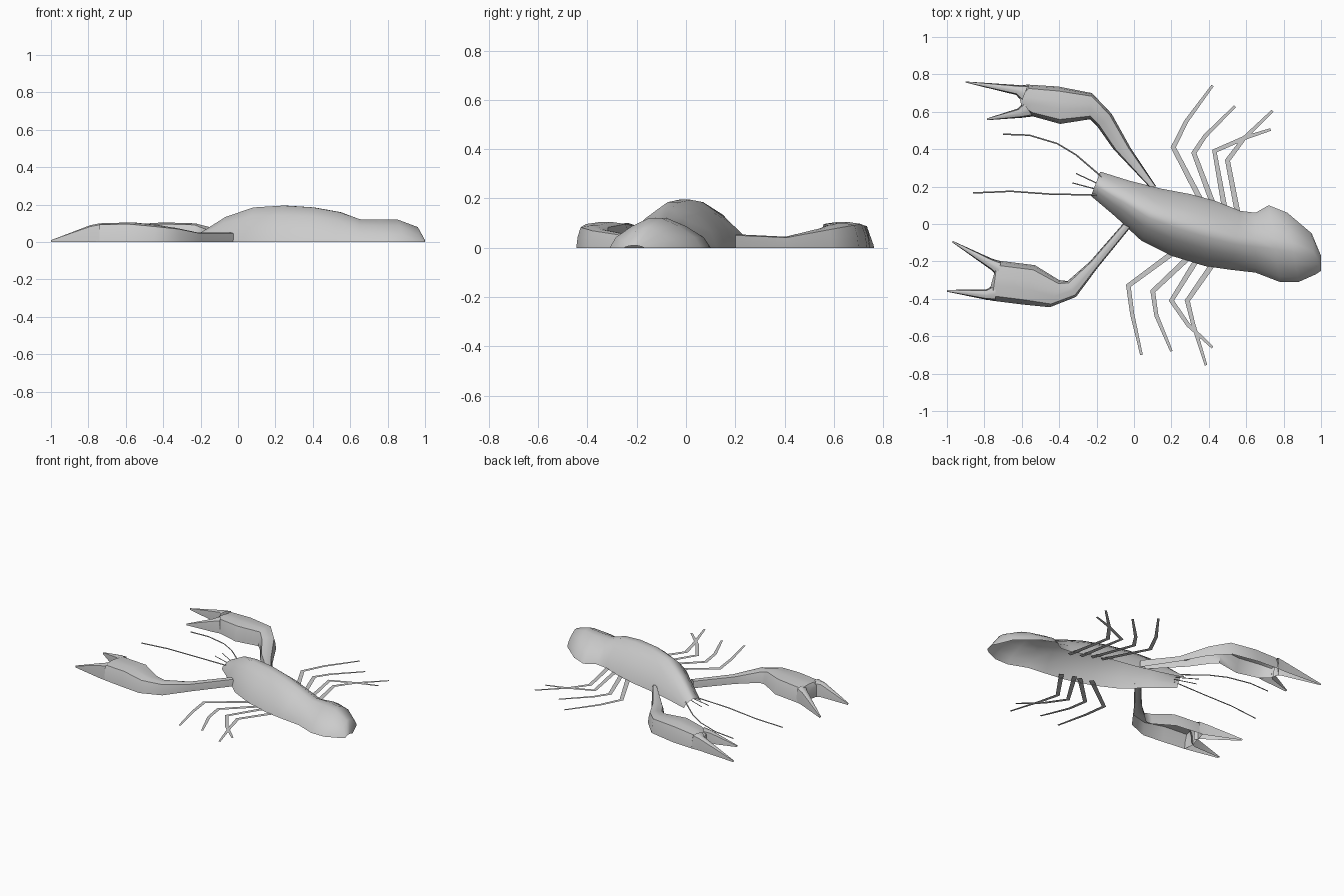
import bpy, bmesh, math
from mathutils import Vector

cube = bpy.data.objects.get("Cube")
if cube:
    bpy.data.objects.remove(cube, do_unlink=True)

grey = bpy.data.materials.new("shell_grey")
grey.use_nodes = True
grey.diffuse_color = (0.6, 0.6, 0.6, 1)
grey.node_tree.nodes["Principled BSDF"].inputs["Base Color"].default_value = (0.6, 0.6, 0.6, 1)

# Half cross-sections: (position across the width, share of the height)
ROUND = [(0, 0), (0.07, 0.36), (0.25, 0.74), (0.43, 1)]
BOXY = [(0, 0), (0.04, 0.5), (0.12, 0.92), (0.4, 1)]


def finish(name, bm, angle=50):
    """Turn the sheet face up, then make a smooth-shaded object."""
    bm.normal_update()
    if sum(f.normal.z * f.calc_area() for f in bm.faces) < 0:
        bmesh.ops.reverse_faces(bm, faces=bm.faces[:])
    mesh = bpy.data.meshes.new(name)
    bm.to_mesh(mesh)
    bm.free()
    mesh.materials.append(grey)
    obj = bpy.data.objects.new(name, mesh)
    bpy.context.collection.objects.link(obj)
    bpy.ops.object.select_all(action='DESELECT')
    obj.select_set(True)
    bpy.context.view_layer.objects.active = obj
    bpy.ops.object.shade_smooth_by_angle(angle=math.radians(angle))
    return obj


def shell(name, sections, half, cap=False):
    """Arched shell, open below, through (left x, y, right x, y, height)."""
    profile = half + [(1 - t, h) for t, h in reversed(half)]
    bm = bmesh.new()
    rows = []
    for ax, ay, bx, by, top in sections:
        rows.append([bm.verts.new((ax + (bx - ax) * t, ay + (by - ay) * t, top * h))
                     for t, h in profile])
    for r, s in zip(rows, rows[1:]):
        for i in range(len(profile) - 1):
            bm.faces.new((r[i], r[i + 1], s[i + 1], s[i]))
    if cap:
        bm.faces.new(rows[-1])
    return finish(name, bm)


def ribbon(name, points, widths, z=0.003):
    """Flat tapering strip with mitred bends."""
    pts = [Vector(p) for p in points]
    bm = bmesh.new()
    rows = []
    for i, p in enumerate(pts):
        before = (p - pts[i - 1]).normalized() if i else Vector((0, 0))
        after = (pts[i + 1] - p).normalized() if i < len(pts) - 1 else Vector((0, 0))
        d = (before + after).normalized()
        side = Vector((-d.y, d.x)) * widths[i] / 2
        rows.append([bm.verts.new((*(p + side * s), z)) for s in (1, -1)])
    for r, s in zip(rows, rows[1:]):
        bm.faces.new((r[0], r[1], s[1], s[0]))
    return finish(name, bm)


def feeler(name, points, radius):
    """Thin four-sided tube along a path."""
    curve = bpy.data.curves.new(name, 'CURVE')
    curve.dimensions = '3D'
    curve.bevel_depth = radius
    curve.bevel_resolution = 0
    spline = curve.splines.new('POLY')
    spline.points.add(len(points) - 1)
    for p, co in zip(spline.points, points):
        p.co = (*co, 1)
    curve.materials.append(grey)
    obj = bpy.data.objects.new(name, curve)
    bpy.context.collection.objects.link(obj)


# Body from head to tail fan
shell("body", [
    (-.18, .28, -.23, .15, .045), (-.02, .23, -.1, .04, .135),
    (.14, .19, .04, -.09, .185), (.3, .16, .2, -.17, .195),
    (.43, .125, .38, -.225, .185), (.57, .07, .52, -.245, .16),
    (.65, .06, .65, -.26, .122), (.72, .1, .78, -.31, .12),
    (.82, .06, .88, -.31, .12), (.95, -.05, .97, -.27, .08),
    (1, -.17, 1, -.25, .01)], ROUND)

# Claw on the +y side: arm and palm, then two fingers
shell("back_claw_arm", [
    (.12, .2, .08, .2, .055), (-.02, .41, -.11, .4, .045),
    (-.12, .59, -.195, .52, .08), (-.225, .7, -.235, .56, .1),
    (-.405, .735, -.395, .535, .105), (-.565, .745, -.54, .575, .095),
    (-.615, .685, -.6, .625, .07)], BOXY, cap=True)
shell("back_claw_long_finger", [
    (-.565, .745, -.6, .655, .095), (-.62, .743, -.63, .69, .085),
    (-.9, .762, -.9, .756, .01)], BOXY)
shell("back_claw_short_finger", [
    (-.59, .65, -.54, .575, .09), (-.62, .618, -.6, .568, .075),
    (-.785, .565, -.785, .555, .01)], BOXY)

# Claw on the -y side
shell("front_claw_arm", [
    (-.06, 0, -.02, -.02, .05), (-.235, -.2, -.195, -.235, .05),
    (-.355, -.305, -.31, -.39, .075), (-.4, -.3, -.45, -.445, .09),
    (-.53, -.22, -.6, -.43, .105), (-.73, -.195, -.76, -.41, .1),
    (-.745, -.255, -.77, -.345, .08)], BOXY, cap=True)
shell("front_claw_inner_finger", [
    (-.71, -.2, -.73, -.28, .1), (-.76, -.185, -.765, -.245, .09),
    (-.97, -.09, -.972, -.098, .01)], BOXY)
shell("front_claw_outer_finger", [
    (-.74, -.32, -.74, -.412, .1), (-.79, -.35, -.79, -.405, .09),
    (-1, -.352, -1, -.362, .01)], BOXY)

# Four walking legs on each side: base, knee, ankle, tip
legs = {
    "back": [[(.34, .16), (.21, .41), (.28, .55), (.42, .74)],
             [(.41, .14), (.32, .38), (.38, .47), (.54, .63)],
             [(.48, .11), (.43, .39), (.59, .46), (.73, .505)],
             [(.55, .08), (.5, .34), (.59, .46), (.74, .605)]],
    "front": [[(.2, -.16), (-.03, -.33), (-.01, -.48), (.04, -.7)],
              [(.28, -.19), (.1, -.36), (.12, -.49), (.2, -.68)],
              [(.33, -.2), (.2, -.41), (.29, -.54), (.42, -.66)],
              [(.41, -.23), (.285, -.41), (.315, -.53), (.385, -.755)]]}
for side, group in legs.items():
    for n, path in enumerate(group, 1):
        base, knee = Vector(path[0]), Vector(path[1])
        root = base + (base - knee).normalized() * 0.05
        ribbon(f"{side}_leg_{n}", [root] + path[1:], (.03, .028, .022, .014))

# Long antennae drooping to the ground, and short feelers
feeler("front_antenna", [(-.2, .155, .03), (-.45, .16, .025), (-.66, .175, .015),
                         (-.86, .166, .005)], .004)
feeler("back_antenna", [(-.17, .25, .03), (-.31, .37, .025), (-.41, .43, .02),
                        (-.56, .475, .012), (-.7, .48, .005)], .004)
feeler("back_feeler", [(-.17, .205, .03), (-.31, .27, .04)], .003)
feeler("front_feeler", [(-.18, .18, .03), (-.33, .22, .035)], .003)
